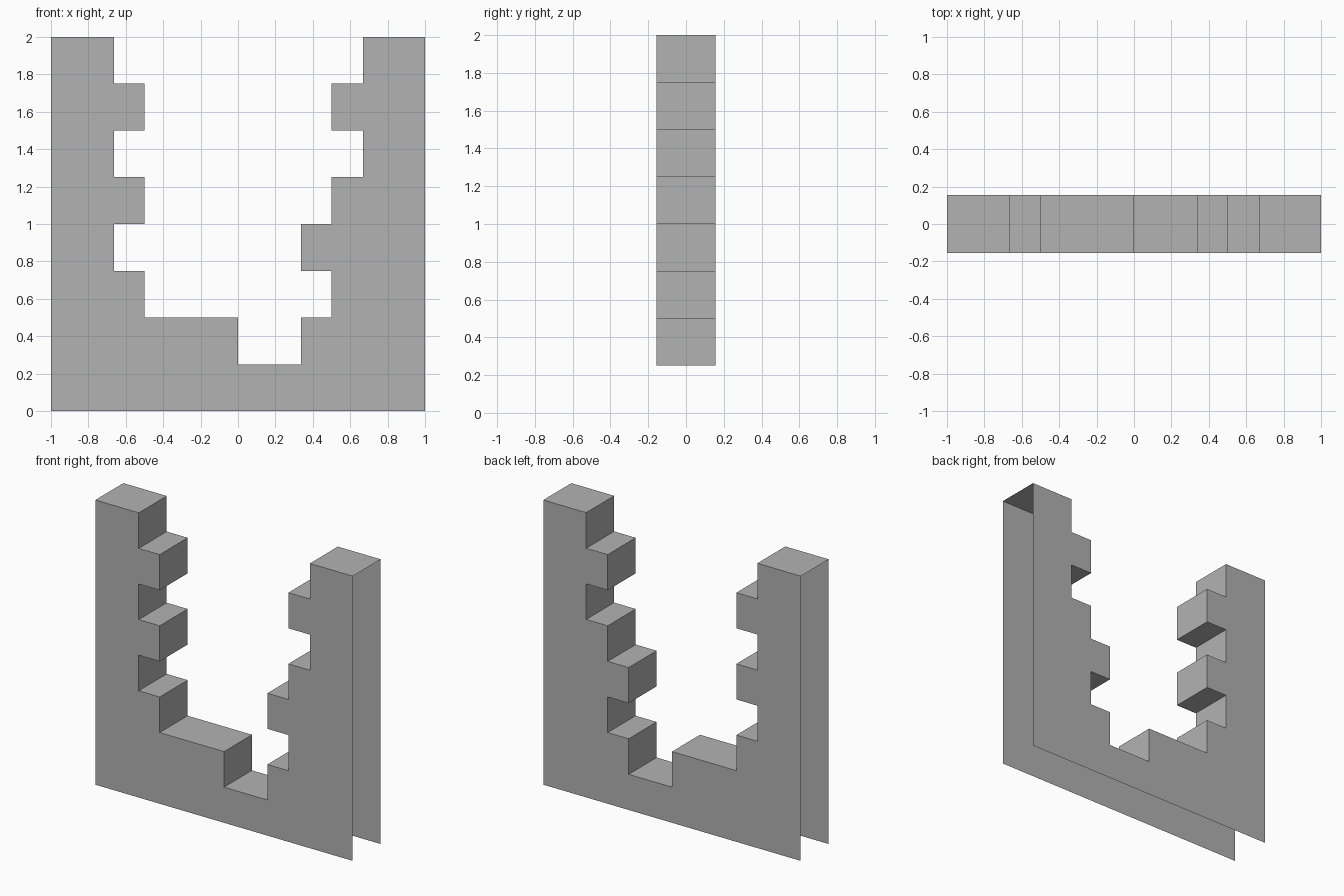
import bpy
import bmesh

cube = bpy.data.objects.get("Cube")
if cube:
    bpy.data.objects.remove(cube, do_unlink=True)

HALF_DEPTH = 0.155
STEP = 0.25

# Inner edge of the opening for each layer, from the second layer upward
left_edges = [0.0, -0.5, -0.663, -0.5, -0.663, -0.5, -0.663]
right_edges = [0.337, 0.5, 0.337, 0.5, 0.667, 0.5, 0.667]


def stair(edges):
    """Stepped outline of one side of the opening, from bottom to top."""
    points = []
    for layer, x in enumerate(edges, start=1):
        points += [(x, layer * STEP), (x, (layer + 1) * STEP)]
    return points


# Ragged wall outline: outer left side, down the left steps, up the right steps
outline = [(-1, 0), (-1, 2)] + stair(left_edges)[::-1] + stair(right_edges) + [(1, 2), (1, 0)]

bm = bmesh.new()
front = bm.faces.new([bm.verts.new((x, -HALF_DEPTH, z)) for x, z in outline])
result = bmesh.ops.extrude_face_region(bm, geom=[front], use_keep_orig=True)
moved = [v for v in result["geom"] if isinstance(v, bmesh.types.BMVert)]
bmesh.ops.translate(bm, verts=moved, vec=(0, 2 * HALF_DEPTH, 0))
bmesh.ops.recalc_face_normals(bm, faces=bm.faces[:])

# The wall is a shell, open along its underside and both outer ends
open_faces = []
for face in bm.faces:
    center = face.calc_center_median()
    at_end = abs(face.normal.x) > 0.9 and abs(center.x) > 0.99
    at_base = abs(face.normal.z) > 0.9 and center.z < 0.01
    if at_end or at_base:
        open_faces.append(face)
bmesh.ops.delete(bm, geom=open_faces, context="FACES")

mesh = bpy.data.meshes.new("broken_wall")
bm.to_mesh(mesh)
bm.free()
wall = bpy.data.objects.new("broken_wall", mesh)
bpy.context.collection.objects.link(wall)

# Plain grey stone
grey = bpy.data.materials.new("stone_grey")
grey.use_nodes = True
color = (0.448, 0.448, 0.448, 1)
grey.diffuse_color = color
grey.node_tree.nodes["Principled BSDF"].inputs["Base Color"].default_value = color
mesh.materials.append(grey)
